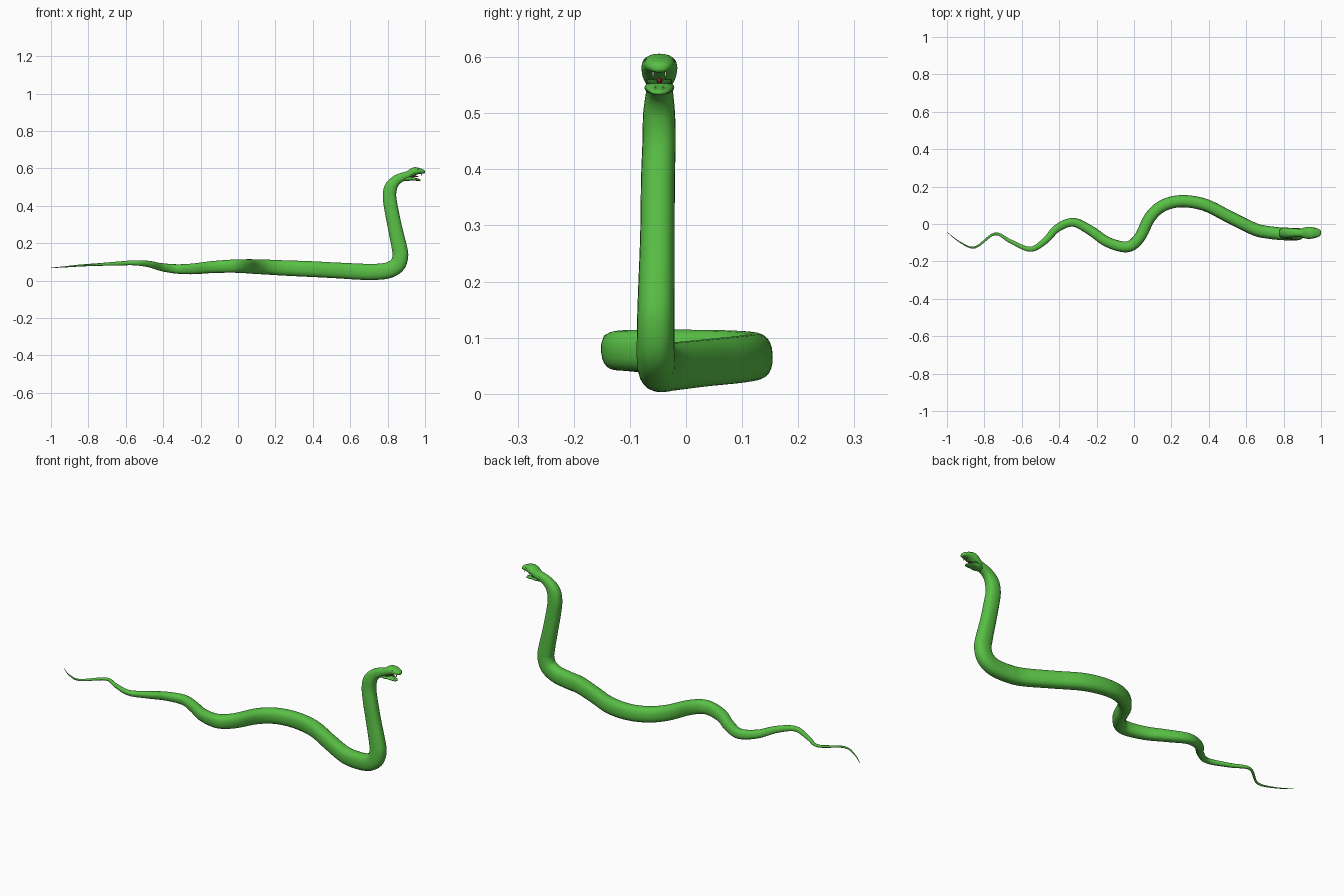
import bpy, bmesh, math
from mathutils import Vector

HEAD_Y = -0.0475


def material(name, rgb):
    m = bpy.data.materials.new(name)
    m.diffuse_color = (*rgb, 1)
    return m


GREEN = material("green", (0.10, 0.53, 0.06))
DARK = material("dark_green", (0.03, 0.16, 0.02))
RED = material("red", (0.35, 0.01, 0.06))
IVORY = material("ivory", (0.45, 0.65, 0.35))


def ring(c, side, up, w, h, n=24, power=2.4):
    """Rounded-square cross-section around point c."""
    pts = []
    for i in range(n):
        a = 2 * math.pi * i / n
        ca, sa = math.cos(a), math.sin(a)
        u = math.copysign(abs(ca) ** (2 / power), ca)
        v = math.copysign(abs(sa) ** (2 / power), sa)
        pts.append(c + side * (w * u) + up * (h * v))
    return pts


def loft(name, rings, mat):
    """Skin a list of rings and cap both ends."""
    bm = bmesh.new()
    loops = [[bm.verts.new(p) for p in r] for r in rings]
    n = len(loops[0])
    for a, b in zip(loops, loops[1:]):
        for i in range(n):
            j = (i + 1) % n
            bm.faces.new((a[i], a[j], b[j], b[i]))
    bm.faces.new(loops[0])
    bm.faces.new(loops[-1])
    bmesh.ops.recalc_face_normals(bm, faces=bm.faces)
    for f in bm.faces:
        f.smooth = True
    me = bpy.data.meshes.new(name)
    bm.to_mesh(me)
    bm.free()
    me.materials.append(mat)
    ob = bpy.data.objects.new(name, me)
    bpy.context.collection.objects.link(ob)
    return ob


def spline(keys, steps):
    """Catmull-Rom interpolation of equal-length tuples."""
    k = [Vector(p) for p in keys]
    k = [k[0] * 2 - k[1]] + k + [k[-1] * 2 - k[-2]]
    out = []
    for a, b, c, d in zip(k, k[1:], k[2:], k[3:]):
        for s in range(steps):
            t = s / steps
            out.append(0.5 * (b * 2 + (c - a) * t + (a * 2 - b * 5 + c * 4 - d) * t * t
                              + (b * 3 - a - c * 3 + d) * t ** 3))
    return out + [k[-2]]


# Body: head to tail, (x, y, z, half height)
BODY = [
    (0.92, -0.047, 0.566, 0.022), (0.88, -0.047, 0.554, 0.023), (0.845, -0.047, 0.535, 0.027),
    (0.818, -0.048, 0.50, 0.034), (0.81, -0.048, 0.45, 0.036), (0.82, -0.050, 0.38, 0.037),
    (0.84, -0.051, 0.28, 0.038), (0.862, -0.053, 0.18, 0.041), (0.868, -0.054, 0.13, 0.042),
    (0.85, -0.054, 0.082, 0.043), (0.80, -0.053, 0.054, 0.043), (0.72, -0.045, 0.046, 0.043),
    (0.645, -0.028, 0.048, 0.043), (0.515, 0.035, 0.055, 0.042), (0.38, 0.102, 0.062, 0.042),
    (0.255, 0.122, 0.067, 0.041), (0.155, 0.098, 0.072, 0.040), (0.085, 0.035, 0.075, 0.039),
    (0.03, -0.072, 0.077, 0.037), (-0.035, -0.122, 0.077, 0.035), (-0.14, -0.097, 0.072, 0.032),
    (-0.235, -0.033, 0.063, 0.029), (-0.325, 0.009, 0.062, 0.025), (-0.41, -0.022, 0.072, 0.021),
    (-0.475, -0.090, 0.088, 0.017), (-0.555, -0.135, 0.095, 0.013), (-0.66, -0.093, 0.090, 0.010),
    (-0.745, -0.053, 0.086, 0.007), (-0.85, -0.125, 0.080, 0.005), (-0.93, -0.097, 0.073, 0.003),
    (-1.0, -0.043, 0.068, 0.001)]
path = spline(BODY, 6)
pos = [Vector(p[:3]) for p in path]
side = Vector((0, 1, 0))
rings = []
for i, p in enumerate(pos):
    t = (pos[min(i + 1, len(pos) - 1)] - pos[max(i - 1, 0)]).normalized()
    side = (side - t * side.dot(t)).normalized()
    up = t.cross(side)
    h = path[i][3]
    rings.append(ring(p, side, up, min(h, 0.6 * h + 0.008), h))
loft("body", rings, GREEN)


def head_loft(name, stations, mat, y=HEAD_Y, steps=3, power=2.2):
    """Loft along x from (x, half width, top z, bottom z)."""
    rs = []
    for x, w, zt, zb in spline(stations, steps):
        rs.append(ring(Vector((x, y, (zt + zb) / 2)), Vector((0, 1, 0)), Vector((0, 0, 1)),
                       w, (zt - zb) / 2, power=power))
    return loft(name, rs, mat)


# Skull with upper jaw, and the open lower jaw
head_loft("head", [
    (0.885, 0.019, 0.574, 0.535), (0.905, 0.027, 0.586, 0.541), (0.925, 0.0315, 0.600, 0.551),
    (0.945, 0.0315, 0.606, 0.562), (0.965, 0.028, 0.603, 0.569), (0.985, 0.022, 0.596, 0.572),
    (0.996, 0.014, 0.590, 0.573), (1.0, 0.004, 0.584, 0.577)], GREEN)
head_loft("lower_jaw", [
    (0.885, 0.016, 0.555, 0.533), (0.91, 0.026, 0.557, 0.533), (0.93, 0.025, 0.556, 0.535),
    (0.95, 0.021, 0.549, 0.534), (0.968, 0.014, 0.543, 0.532), (0.976, 0.004, 0.539, 0.534)], GREEN)
# Mouth lining and tongue
head_loft("mouth_lining", [
    (0.915, 0.022, 0.566, 0.546), (0.932, 0.022, 0.566, 0.548), (0.939, 0.012, 0.563, 0.552)], DARK)
head_loft("tongue", [
    (0.93, 0.005, 0.566, 0.552), (0.945, 0.004, 0.563, 0.553), (0.958, 0.003, 0.559, 0.553),
    (0.966, 0.001, 0.556, 0.554)], RED)

# Paired eyes and fangs
for s, label in ((-1, "left"), (1, "right")):
    bm = bmesh.new()
    bmesh.ops.create_uvsphere(bm, u_segments=16, v_segments=10, radius=0.0055)
    for f in bm.faces:
        f.smooth = True
    me = bpy.data.meshes.new("eye_" + label)
    bm.to_mesh(me)
    bm.free()
    me.materials.append(DARK)
    eye = bpy.data.objects.new("eye_" + label, me)
    eye.location = (0.963, HEAD_Y + s * 0.0225, 0.592)
    bpy.context.collection.objects.link(eye)
    for part, x, off, z0, z1 in (("upper_fang_", 0.982, 0.011, 0.576, 0.558),
                                 ("lower_fang_", 0.966, 0.007, 0.538, 0.549)):
        y = HEAD_Y + s * off
        X, Y = Vector((1, 0, 0)), Vector((0, 1, 0))
        loft(part + label, [ring(Vector((x - 0.003 * k, y, z0 + (z1 - z0) * k)), X, Y, r, r, 10, 2)
                            for k, r in ((0, 0.0025), (0.5, 0.0018), (1, 0.0003))], IVORY)
